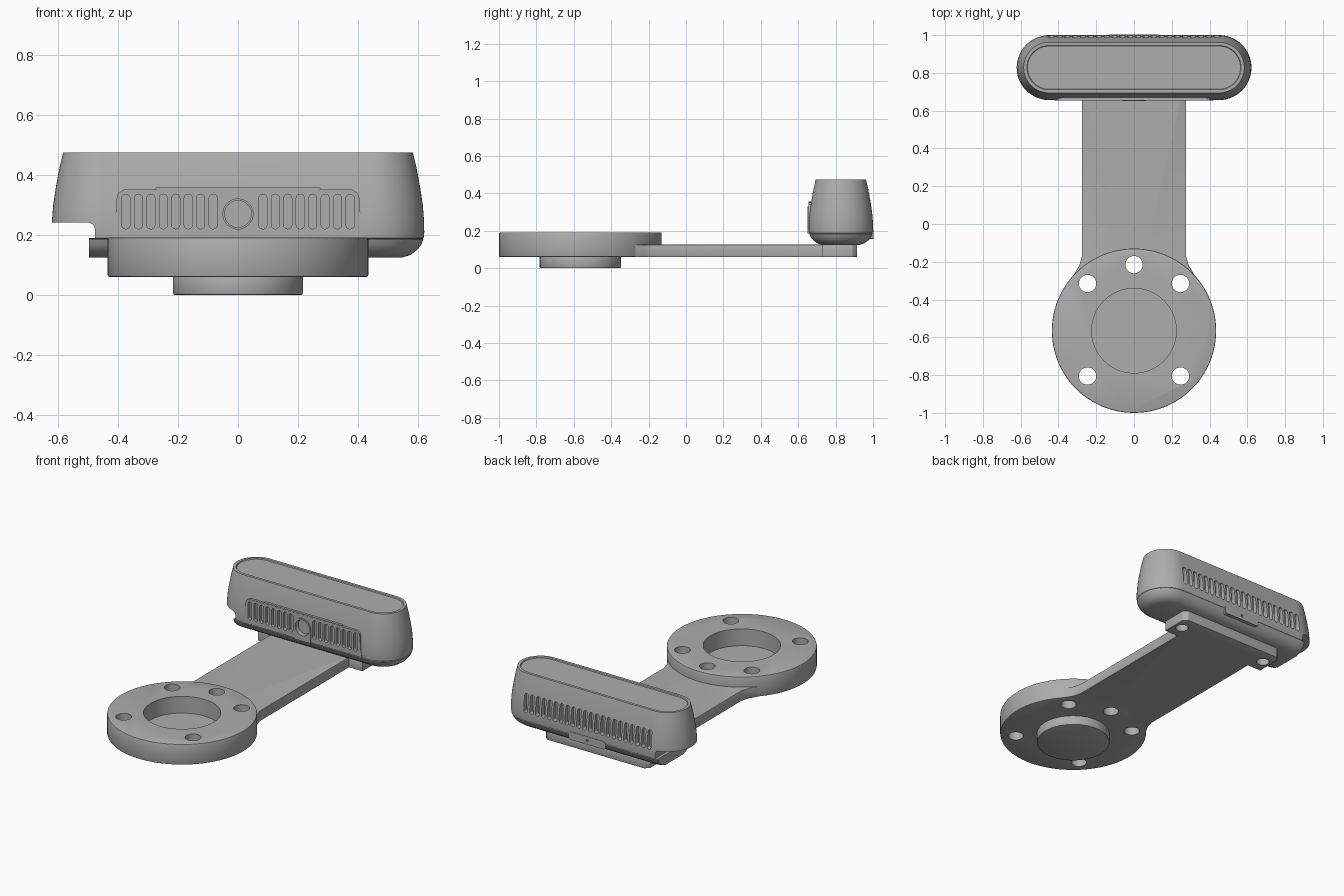
import bpy
import bmesh
from math import cos, sin, pi

if "Cube" in bpy.data.objects:
    bpy.data.objects.remove(bpy.data.objects["Cube"], do_unlink=True)

GREY = (0.42, 0.42, 0.42, 1)
mat = bpy.data.materials.new("plain grey")
mat.use_nodes = True
mat.diffuse_color = GREY
mat.node_tree.nodes["Principled BSDF"].inputs["Base Color"].default_value = GREY


def rounded(cx, cy, hx, hy, r, n=8):
    """Outline of a rounded rectangle; a circle or slot when r equals a half size."""
    pts = []
    for q, (sx, sy) in enumerate([(1, 1), (-1, 1), (-1, -1), (1, -1)]):
        for i in range(n + 1):
            a = (q + i / n) * pi / 2
            p = (cx + sx * (hx - r) + r * cos(a), cy + sy * (hy - r) + r * sin(a))
            if not pts or abs(p[0] - pts[-1][0]) + abs(p[1] - pts[-1][1]) > 1e-5:
                pts.append(p)
    if abs(pts[0][0] - pts[-1][0]) + abs(pts[0][1] - pts[-1][1]) < 1e-5:
        pts.pop()
    return pts


def circle(cx, cy, r, n=16):
    return rounded(cx, cy, r, r, r, n)


def loft(bm, rings):
    """Skin a stack of equal rings and cap both ends."""
    loops = [[bm.verts.new(p) for p in ring] for ring in rings]
    for a, b in zip(loops, loops[1:]):
        for i in range(len(a)):
            j = (i + 1) % len(a)
            bm.faces.new((a[i], a[j], b[j], b[i]))
    bm.faces.new(loops[0])
    bm.faces.new(loops[-1])


def prism(bm, pts, axis, lo, hi):
    if axis == "z":
        loft(bm, [[(u, v, h) for u, v in pts] for h in (lo, hi)])
    else:
        loft(bm, [[(u, h, v) for u, v in pts] for h in (lo, hi)])


def finish(name, bm):
    bmesh.ops.recalc_face_normals(bm, faces=bm.faces)
    mesh = bpy.data.meshes.new(name)
    bm.to_mesh(mesh)
    bm.free()
    mesh.materials.append(mat)
    ob = bpy.data.objects.new(name, mesh)
    bpy.context.scene.collection.objects.link(ob)
    return ob


def solid(name, *prisms):
    bm = bmesh.new()
    for p in prisms:
        prism(bm, *p)
    return finish(name, bm)


def bake(ob):
    mesh = bpy.data.meshes.new_from_object(
        ob.evaluated_get(bpy.context.evaluated_depsgraph_get()))
    ob.modifiers.clear()
    ob.data = mesh


def bevel(ob, width):
    m = ob.modifiers.new("bevel", "BEVEL")
    m.width, m.segments, m.limit_method = width, 2, "ANGLE"
    bake(ob)


def cut(ob, *prisms):
    cutter = solid("cutter", *prisms)
    cutter.hide_render = True
    m = ob.modifiers.new("cut", "BOOLEAN")
    m.operation, m.solver, m.object = "DIFFERENCE", "EXACT", cutter
    bake(ob)
    bpy.data.objects.remove(cutter, do_unlink=True)


def mirrored(half):
    return half + [(-x, y) for x, y in reversed(half)]


# Mounting disc with a shallow well and five bolt holes
CY = -0.565
disc = solid("mounting_disc", (circle(0, CY, 0.435, 24), "z", 0.06, 0.192))
bevel(disc, 0.006)
bolts = [(circle(x, CY + y, 0.046, 8), "z", -0.1, 0.4)
         for x, y in [(0, 0.35), (0.246, 0.25), (-0.246, 0.25),
                      (0.246, -0.24), (-0.246, -0.24)]]
cut(disc, (circle(0, CY, 0.224), "z", 0.085, 0.4), *bolts)

# Round boss under the disc
boss = solid("lower_boss", (circle(0, CY, 0.217), "z", 0, 0.07))
bevel(boss, 0.006)

# Flat arm, flared at the disc, with a wider end flange
arm = solid("arm", (mirrored([(0.29, -0.31), (0.32, -0.27), (0.29, -0.22),
                              (0.275, -0.17), (0.275, 0.73), (0.37, 0.73),
                              (0.37, 0.89), (0.345, 0.915)]), "z", 0.06, 0.126))
bevel(arm, 0.003)
flange_holes = [(circle(s * 0.315, 0.82, 0.038, 8), "z", 0, 0.3) for s in (1, -1)]
cut(arm, *bolts, *flange_holes)

# Housing: stadium section swept up a bulging profile, with a recessed lid
PROFILE = [(0.125, 0.10), (0.133, 0.125), (0.148, 0.146), (0.166, 0.161),
           (0.184, 0.169), (0.186, 0.165), (0.189, 0.170), (0.21, 0.172),
           (0.25, 0.171), (0.30, 0.167), (0.36, 0.158), (0.42, 0.147),
           (0.475, 0.134), (0.475, 0.117), (0.469, 0.114)]
BY = 0.828
bm = bmesh.new()
loft(bm, [[(x, y, z) for x, y in rounded(0, BY, 0.45 + r, r, r, 14)]
          for z, r in PROFILE])
housing = finish("housing", bm)

# Side notch, rear vents
notch = [(-0.8, 0), (-0.497, 0), (-0.497, 0.19), (-0.478, 0.19), (-0.478, 0.22),
         (-0.484, 0.235), (-0.50, 0.242), (-0.8, 0.242)]
cut(housing, (notch, "y", 0.5, 1.2))
rear = [(rounded((i - 10.5) * 0.0416, 0.30, 0.0135, 0.06, 0.0135, 4), "y", 0.968, 1.1)
        for i in range(22)]
lens = (circle(0, 0.27, 0.05, 10), "y", 0.5, 0.70)
cut(housing, lens, *rear)

# Raised front grille panel
panel = solid("grille_panel", (mirrored([(0.42, 0.19), (0.41, 0.24), (0.406, 0.32),
                                         (0.40, 0.34), (0.38, 0.352)]),
                               "y", 0.654, 0.70))
slots = [(rounded(s * (0.083 + i * 0.0416), 0.278, 0.0135, 0.058, 0.0135, 4),
          "y", 0.5, 0.674) for s in (1, -1) for i in range(8)]
cut(panel, lens, *slots)
cut(housing, *slots)

# Arched lens surround and brow ledge
arch = [(0.06 * cos(i * pi / 16), 0.27 + 0.06 * sin(i * pi / 16)) for i in range(17)]
surround = solid("lens_surround", ([(0.06, 0.185)] + arch + [(-0.06, 0.185)],
                                   "y", 0.650, 0.69))
cut(surround, lens)
solid("lens", (circle(0, 0.27, 0.046, 10), "y", 0.675, 0.71))
solid("brow_ledge", (rounded(0, 0.355, 0.275, 0.003, 0.001, 1), "y", 0.655, 0.69))

# Small rear latch on the seam
latch = solid("rear_latch", (rounded(0, 0.18, 0.13, 0.025, 0.015, 4), "y", 0.96, 1.002))
cut(latch, (circle(0, 0.18, 0.008, 4), "y", 0.99, 1.1))

# Smooth the curved walls while keeping crisp edges
bpy.ops.object.select_all(action="DESELECT")
parts = [o for o in bpy.context.scene.objects if o.type == "MESH"]
for ob in parts:
    ob.select_set(True)
bpy.context.view_layer.objects.active = parts[0]
bpy.ops.object.shade_smooth_by_angle(angle=pi / 6)
